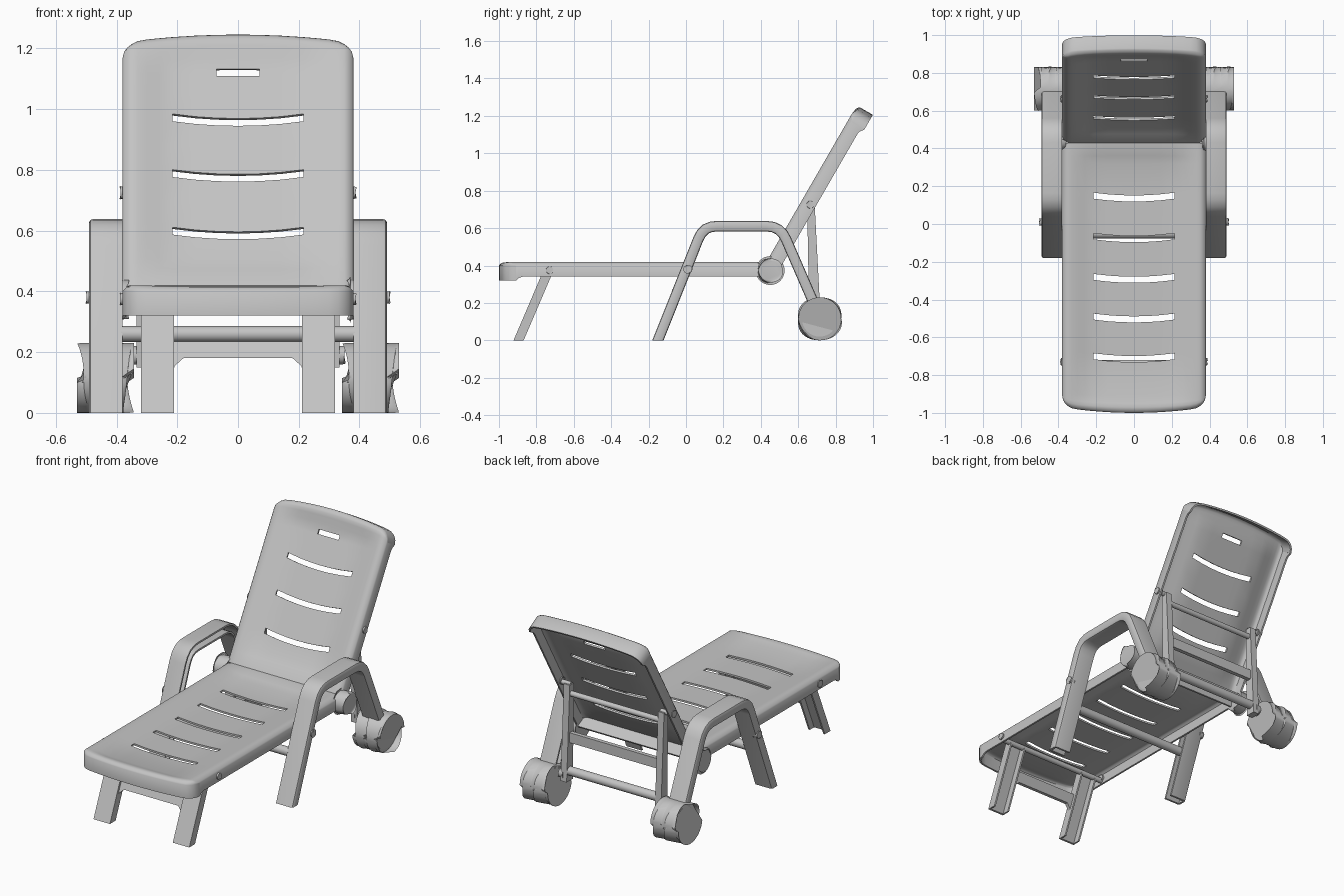
import bpy, bmesh, math
from mathutils import Vector

if "Cube" in bpy.data.objects:
    bpy.data.objects.remove(bpy.data.objects["Cube"])

grey = bpy.data.materials.new("grey plastic")
grey.diffuse_color = (0.55, 0.55, 0.55, 1)
grey.use_nodes = True
grey.node_tree.nodes["Principled BSDF"].inputs["Base Color"].default_value = grey.diffuse_color


def finish(bm, name, recalc=True, thick=0, angle=35):
    if recalc:
        bmesh.ops.recalc_face_normals(bm, faces=bm.faces[:])
    me = bpy.data.meshes.new(name)
    bm.to_mesh(me)
    bm.free()
    ob = bpy.data.objects.new(name, me)
    bpy.context.collection.objects.link(ob)
    me.materials.append(grey)
    bpy.ops.object.select_all(action='DESELECT')
    ob.select_set(True)
    bpy.context.view_layer.objects.active = ob
    if thick:
        m = ob.modifiers.new("shell", 'SOLIDIFY')
        m.thickness, m.offset = thick, -1
        bpy.ops.object.modifier_apply(modifier="shell")
    bpy.ops.object.shade_smooth_by_angle(angle=math.radians(angle))
    return ob


def step(t):
    t = max(0, min(1, t))
    return t * t * (3 - 2 * t)


# dished, slotted shell with a skirt; slots are (position, half length, half width, bulge)
def panel(name, L, slots, place):
    half = [.07, .14, .215, .26, .30, .33, .35, .365, .375, .38]
    xs = [-x for x in reversed(half)] + [0] + half
    rows = [(v, None) for v in (0, .03, .07, .11, L - .09, L - .05, L - .03, L - .015, L - .005, L)]
    for i, s in enumerate(slots):
        rows += [(s[0] - s[2], s), (s[0] + s[2], s)]
        if i:
            rows.append(((s[0] + slots[i - 1][0]) / 2, None))
    rows.sort(key=lambda r: r[0])
    bm = bmesh.new()
    skirt = {}
    grid = []
    for v, s in rows:
        line = []
        for x in xs:
            a = abs(x)
            t = max(0, (a - .31) / .07)
            cut = .03 * (a / .38) ** 2 + .06 * (1 - math.sqrt(max(0, 1 - t * t)))
            v2 = v - cut * max(0, (v - L + .25) / .25) ** 2
            if s and a < s[1]:
                v2 += s[3] * (1 - (a / s[1]) ** 2)
            e = min(L - v, .38 - a)
            w = -.02 * max(0, 1 - e / .03) ** 2
            w -= .027 * step((.35 - a) / .15) * step(min(v, L - v) / .14)
            vert = bm.verts.new(place(x, v2, w))
            low = -.08 - .02 * step((v - L + .08) / .08)
            skirt[vert] = place(x, v2, low)
            line.append(vert)
        grid.append(line)
    holes = []
    for j in range(len(rows) - 1):
        for i in range(len(xs) - 1):
            f = bm.faces.new((grid[j][i], grid[j][i + 1], grid[j + 1][i + 1], grid[j + 1][i]))
            s = rows[j][1]
            if s and s is rows[j + 1][1] and abs(xs[i] + xs[i + 1]) / 2 < s[1]:
                holes.append(f)
    # skirt around the outer edge
    low = {}
    for e in [e for e in bm.edges if e.is_boundary]:
        a, b = e.verts
        f = e.link_faces[0]
        fv = list(f.verts)
        if fv[(fv.index(a) + 1) % 4] is not b:
            a, b = b, a
        for q in (a, b):
            if q not in low:
                low[q] = bm.verts.new(skirt[q])
        bm.faces.new((b, a, low[a], low[b]))
    bmesh.ops.delete(bm, geom=holes, context='FACES_ONLY')
    bm.normal_update()
    if sum(f.normal.z * f.calc_area() for f in bm.faces) < 0:
        bmesh.ops.reverse_faces(bm, faces=bm.faces[:])
    return finish(bm, name, False, .011, 45)


panel("seat", 1.43, [(v, .215, .016, .015) for v in (.28, .495, .71, .92, 1.13)],
      lambda x, v, w: (x, .43 - v, .42 + w))
C, S = .5, .866
panel("backrest", .965, [(v, .215, .014, -.017) for v in (.222, .441, .653)] + [(.825, .07, .013, 0)],
      lambda x, v, w: (x, .43 + C * v - S * w, .42 + S * v + C * w))


# sweep an (x, offset) section along a (y, z) path
def sweep(name, path, section, side, scale=None):
    bm = bmesh.new()
    pts = [Vector(p) for p in path]
    rings = []
    for i, p in enumerate(pts):
        d = [(pts[k + 1] - pts[k]).normalized() for k in (i - 1, i) if 0 <= k < len(pts) - 1]
        t = sum(d, Vector((0, 0))).normalized()
        n = Vector((-t.y, t.x)) / max(.5, t.dot(d[0]))
        if p.y == 0:
            n = Vector((-1 / t.y, 0))
        k = scale[i] if scale else 1
        rings.append([bm.verts.new((side * x, p.x + n.x * o * k, p.y + n.y * o * k)) for x, o in section])
    m = len(section)
    for a, b in zip(rings, rings[1:]):
        for j in range(m):
            bm.faces.new((a[j], a[(j + 1) % m], b[(j + 1) % m], b[j]))
    bm.faces.new(rings[0])
    bm.faces.new(rings[-1])
    return finish(bm, name)


# flat outline extruded along one axis
def prism(name, outline, fn, lo, hi):
    bm = bmesh.new()
    a = [bm.verts.new(fn(p, lo)) for p in outline]
    b = [bm.verts.new(fn(p, hi)) for p in outline]
    bm.faces.new(a)
    bm.faces.new(b)
    for j in range(len(a)):
        k = (j + 1) % len(a)
        bm.faces.new((a[j], a[k], b[k], b[j]))
    return finish(bm, name)


# round bar along x with optional rounded rims
def rod(name, x0, x1, y, z, r, n=24, bevel=0):
    bm = bmesh.new()
    bmesh.ops.create_cone(bm, cap_ends=True, segments=n, radius1=r, radius2=r, depth=abs(x1 - x0))
    for v in bm.verts:
        c = v.co.copy()
        v.co = ((x0 + x1) / 2 + c.z, y + c.x, z + c.y)
    if bevel:
        rim = [e for e in bm.edges if any(len(f.verts) > 4 for f in e.link_faces)]
        bmesh.ops.bevel(bm, geom=rim, offset=bevel, segments=4, profile=.5, affect='EDGES')
    return finish(bm, name)


# armrest: one bent channel from the foot over the arm to the wheel
arm_path = [(-.15, 0), (.065, .54), (.082, .572), (.105, .595), (.135, .607), (.165, .61),
            (.43, .61), (.465, .606), (.495, .592), (.518, .57), (.535, .54), (.70, .16)]
arm_section = [(.38, .028), (.478, .028), (.486, .025), (.49, .018), (.49, -.018), (.486, -.025),
               (.478, -.028), (.38, -.028), (.38, -.017), (.477, -.017), (.477, .017), (.38, .017)]
leg_section = [(.21, .025), (.32, .025), (.32, -.025), (.31, -.025), (.31, .013),
               (.22, .013), (.22, -.025), (.21, -.025)]

for s, tag in ((1, "right"), (-1, "left")):
    sweep("armrest_" + tag, arm_path, arm_section, s)
    sweep("front_leg_" + tag, [(-.895, 0), (-.74, .362)], leg_section, s)
    # twin wheels and hub
    rod("wheel_inner_" + tag, s * .365, s * .433, .715, .115, .115, 48, .022)
    rod("wheel_outer_" + tag, s * .439, s * .508, .715, .115, .115, 48, .022)
    rod("wheel_hub_" + tag, s * .39, s * .49, .715, .115, .095, 32)
    # hinge disc between seat and backrest
    rod("hinge_disc_" + tag, s * .37, s * .43, .45, .373, .065, 32, .012)
    # bolts
    rod("seat_bolt_" + tag, s * .36, s * .387, -.73, .375, .02, 16, .004)
    rod("back_bolt_" + tag, s * .36, s * .387, .663, .725, .02, 16, .004)
    rod("arm_bolt_" + tag, s * .47, s * .499, .01, .38, .02, 16, .004)
    rod("prop_bolt_" + tag, s * .32, s * .35, .69, .19, .03, 16, .005)
    # backrest prop upright
    prism("prop_" + tag, [(.648, .725), (.688, .725), (.718, .15), (.658, .15)],
          lambda p, x: (x, p[0], p[1]), s * .295, s * .335)
    rod("prop_pin_" + tag, s * .30, s * .37, .665, .722, .014, 16)

# cross bars
rod("front_leg_pivot", -.37, .37, -.735, .362, .016)
rod("arm_cross_bar", -.385, .385, -.05, .26, .026)
rod("prop_top_bar", -.31, .31, .672, .67, .016)
rod("prop_lower_bar", -.31, .31, .688, .21, .026)
prism("prop_middle_bar", [(.665, .38), (.69, .38), (.69, .44), (.665, .44)],
      lambda p, x: (x, p[0], p[1]), -.31, .31)
# web between the front legs with braced corners
prism("front_leg_web", [(.22, .235), (-.22, .235), (-.22, .12), (-.208, .155), (-.18, .18),
                        (.18, .18), (.208, .155), (.22, .12)],
      lambda p, o: (p[0], -.895 + p[1] * .428 + o, p[1]), -.012, .008)
